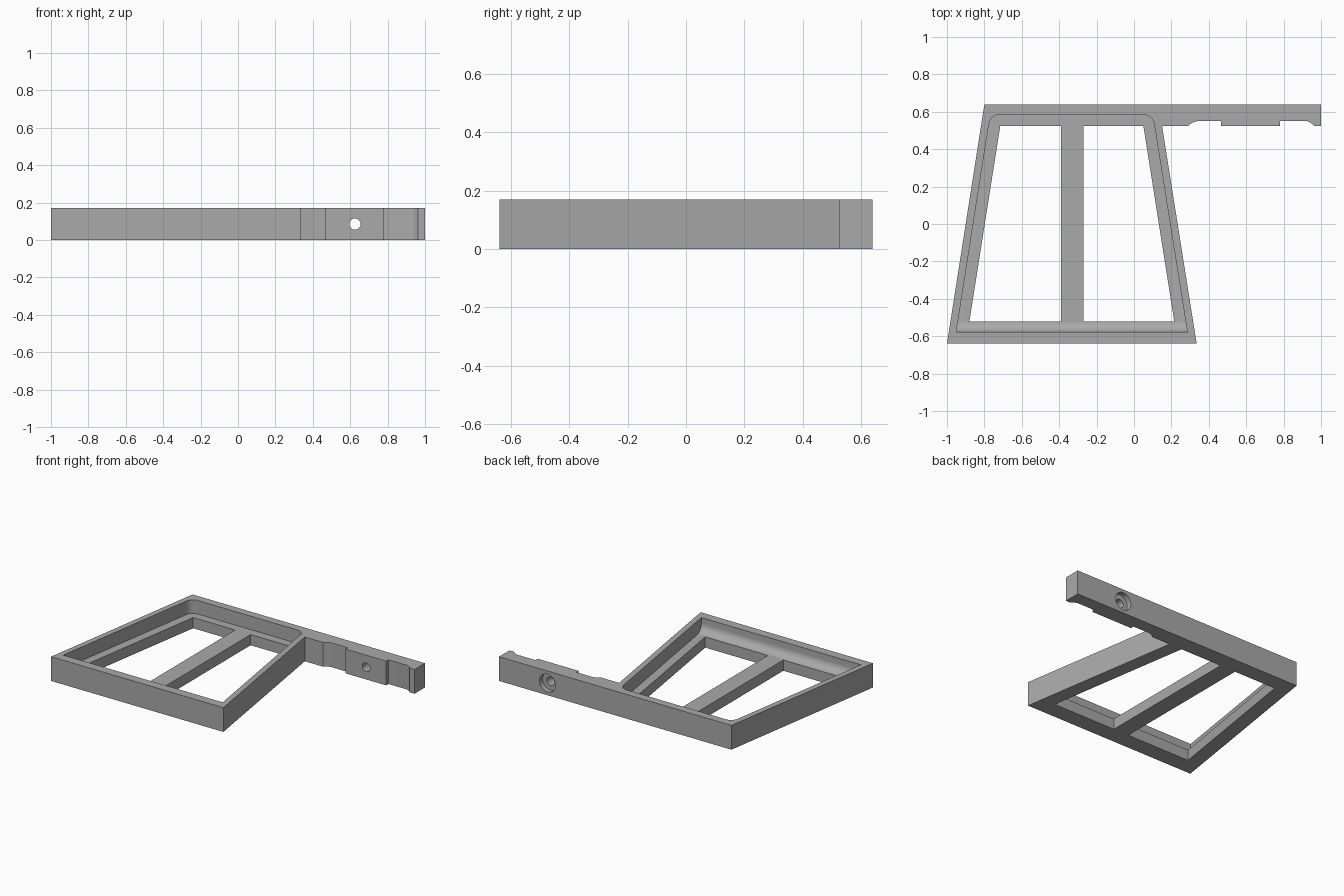
import bpy, bmesh, math
from mathutils import Matrix

if "Cube" in bpy.data.objects:
    bpy.data.objects.remove(bpy.data.objects["Cube"])

H = 0.17        # overall height
FLOOR = 0.075   # recess floor height

grey = bpy.data.materials.new("plain_grey")
grey.diffuse_color = (0.4, 0.4, 0.4, 1)
grey.use_nodes = True
grey.node_tree.nodes["Principled BSDF"].inputs["Base Color"].default_value = grey.diffuse_color


def finish(bm, name):
    bmesh.ops.recalc_face_normals(bm, faces=bm.faces)
    mesh = bpy.data.meshes.new(name)
    bm.to_mesh(mesh)
    bm.free()
    ob = bpy.data.objects.new(name, mesh)
    bpy.context.collection.objects.link(ob)
    mesh.materials.append(grey)
    return ob


def prism_bm(points, z0, z1):
    bm = bmesh.new()
    face = bm.faces.new([bm.verts.new((x, y, z0)) for x, y in points])
    top = bmesh.ops.extrude_face_region(bm, geom=[face])["geom"]
    verts = [v for v in top if isinstance(v, bmesh.types.BMVert)]
    bmesh.ops.translate(bm, verts=verts, vec=(0, 0, z1 - z0))
    return bm


def cylinder(name, x, z, r, y0, y1):
    bm = bmesh.new()
    m = Matrix.Translation((x, (y0 + y1) / 2, z)) @ Matrix.Rotation(math.pi / 2, 4, 'X')
    bmesh.ops.create_cone(bm, cap_ends=True, segments=40, radius1=r, radius2=r,
                          depth=y1 - y0, matrix=m)
    return finish(bm, name)


def curve(p, q, bulge, n=5):
    """Points from p to q, bowed sideways by bulge."""
    out = []
    for i in range(n + 1):
        t = i / n
        b = 4 * bulge * t * (1 - t)
        out.append((p[0] + (q[0] - p[0]) * t, p[1] + (q[1] - p[1]) * t + b))
    return out


# Tapered frame with its notched side arm
outline = [(-1, -0.64), (0.335, -0.64), (0.15, 0.525)]
outline += curve((0.29, 0.525), (0.34, 0.55), 0.005)
outline += [(0.465, 0.55), (0.465, 0.525), (0.78, 0.525), (0.78, 0.55)]
outline += curve((0.925, 0.55), (0.962, 0.525), 0.004)
outline += [(1, 0.525), (1, 0.64), (-0.8, 0.64)]
frame = finish(prism_bm(outline, 0, H), "frame_with_arm")

# Recess with rounded rear corners and a coved front edge
bm = prism_bm([(-0.95, -0.577), (0.285, -0.577), (0.10, 0.585), (-0.768, 0.585)], FLOOR, H + 0.1)
rear = [e for e in bm.edges if all(v.co.y > 0.5 for v in e.verts)
        and abs(e.verts[0].co.z - e.verts[1].co.z) > 0.1]
bmesh.ops.bevel(bm, geom=rear, offset=0.05, segments=8, profile=0.5, affect='EDGES')
front = [e for e in bm.edges if all(v.co.y < -0.5 and v.co.z < FLOOR + 0.01 for v in e.verts)]
bmesh.ops.bevel(bm, geom=front, offset=0.057, segments=10, profile=0.5, affect='EDGES')
cutters = [finish(bm, "recess_cutter")]

# Two openings that leave the centre bar standing
cutters.append(finish(prism_bm([(-0.88, -0.52), (-0.39, -0.52), (-0.39, 0.525), (-0.715, 0.525)],
                               -0.1, H + 0.1), "left_opening_cutter"))
cutters.append(finish(prism_bm([(-0.27, -0.52), (0.215, -0.52), (0.05, 0.525), (-0.27, 0.525)],
                               -0.1, H + 0.1), "right_opening_cutter"))

# Screw hole with a counterbore on the back
cutters.append(cylinder("screw_hole_cutter", 0.625, H / 2, 0.03, 0.4, 0.8))
cutters.append(cylinder("counterbore_cutter", 0.625, H / 2, 0.062, 0.605, 0.8))

bpy.context.view_layer.objects.active = frame
frame.select_set(True)
for c in cutters:
    mod = frame.modifiers.new(c.name, 'BOOLEAN')
    mod.operation = 'DIFFERENCE'
    mod.solver = 'EXACT'
    mod.object = c
    bpy.ops.object.modifier_apply(modifier=mod.name)
    bpy.data.objects.remove(c)

bpy.ops.object.shade_smooth_by_angle(angle=math.radians(25))
